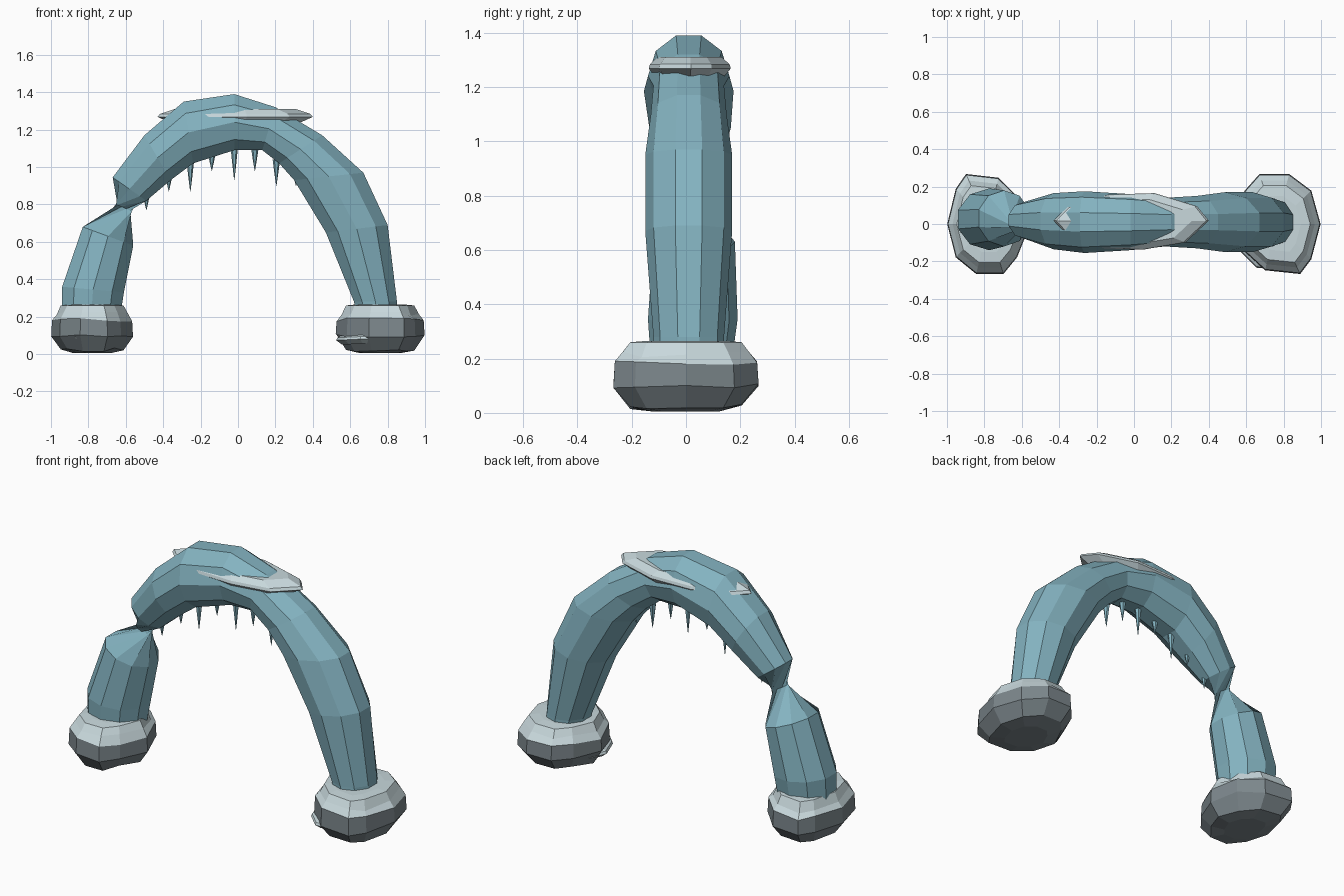
import bpy, bmesh, math, random
from mathutils import Vector

random.seed(4)
cube = bpy.data.objects.get("Cube")
if cube:
    bpy.data.objects.remove(cube, do_unlink=True)


def material(name, rgb):
    mat = bpy.data.materials.new(name)
    mat.use_nodes = True
    mat.diffuse_color = (*rgb, 1)
    mat.node_tree.nodes["Principled BSDF"].inputs["Base Color"].default_value = (*rgb, 1)
    return mat


ICE = material("blue ice", (0.23, 0.45, 0.53))
SNOW = material("pale snow", (0.58, 0.69, 0.72))
STONE = material("grey stone", (0.20, 0.24, 0.26))


def loft(name, rings, mats, rule=None):
    """Skin a list of equal-length rings, cap the ends, colour faces by band."""
    bm = bmesh.new()
    loops = [[bm.verts.new(p) for p in ring] for ring in rings]
    n = len(loops[0])
    for band, (a, b) in enumerate(zip(loops, loops[1:])):
        for i in range(n):
            j = (i + 1) % n
            face = bm.faces.new((a[i], a[j], b[j], b[i]))
            face.material_index = rule(band) if rule else 0
    bm.faces.new(loops[0]).material_index = 0
    bm.faces.new(loops[-1]).material_index = len(mats) - 1
    bmesh.ops.recalc_face_normals(bm, faces=bm.faces)
    mesh = bpy.data.meshes.new(name)
    bm.to_mesh(mesh)
    bm.free()
    obj = bpy.data.objects.new(name, mesh)
    for mat in mats:
        mesh.materials.append(mat)
    bpy.context.collection.objects.link(obj)
    return obj


def section(outer, inner, y, half, twist=0, sides=10):
    """Oval cross-section between an outer and an inner (x, z) point."""
    o, i = Vector((outer[0], y, outer[1])), Vector((inner[0], y, inner[1]))
    mid, axis = (o + i) / 2, (o - i) / 2 / math.cos(math.pi / sides)
    ring = []
    for k in range(sides):
        t = math.tau * (k + 0.5) / sides + twist
        ring.append(mid + axis * math.cos(t) + Vector((0, half * math.sin(t), 0)))
    return ring


# Ice arch: one tube from the left foot over to the twisted neck
arch = [
    ((0.85, 0.20), (0.64, 0.20), 0.01, 0.13),
    ((0.85, 0.28), (0.62, 0.28), 0.01, 0.13),
    ((0.80, 0.69), (0.47, 0.65), 0.01, 0.16),
    ((0.67, 0.97), (0.30, 0.93), 0.01, 0.16),
    ((0.45, 1.17), (0.22, 1.02), 0.01, 0.14),
    ((0.20, 1.32), (0.13, 1.09), 0.01, 0.13),
    ((-0.02, 1.39), (-0.02, 1.09), 0.01, 0.15),
    ((-0.29, 1.35), (-0.24, 1.02), 0.01, 0.165),
    ((-0.50, 1.17), (-0.36, 0.93), 0.015, 0.15),
    ((-0.67, 0.945), (-0.49, 0.82), 0.02, 0.10),
    ((-0.65, 0.80), (-0.57, 0.765), 0.02, 0.045, math.pi / 2),
    ((-0.83, 0.68), (-0.56, 0.58), 0.03, 0.15, math.pi),
    ((-0.94, 0.36), (-0.61, 0.33), 0.025, 0.165, math.pi),
    ((-0.94, 0.20), (-0.63, 0.20), 0.02, 0.15, math.pi),
]
loft("ice_arch", [section(*s) for s in arch], [ICE])

# Stone feet with snow on their upper slopes
foot_outline = [(0.24, 0.0), (0.19, -0.19), (0.13, -0.27), (-0.06, -0.25), (-0.18, -0.14),
                (-0.24, 0.02), (-0.17, 0.18), (-0.09, 0.27), (0.07, 0.27), (0.19, 0.18)]
foot_profile = [(0.45, 0.005), (0.76, 0.025), (0.99, 0.10), (0.97, 0.185),
                (0.86, 0.215), (0.76, 0.26), (0.55, 0.265)]


def foot(name, cx, sx, sy):
    rings = []
    for scale, z in foot_profile:
        ring = []
        for x, y in foot_outline:
            rough = random.uniform(-0.012, 0.012) if 0.02 < z < 0.26 else 0
            ring.append((cx + sx * x * scale, sy * y * scale, z + rough))
        rings.append(ring)
    loft(name, rings, [STONE, SNOW], lambda band: 1 if band > 2 else 0)


foot("left_foot", 0.76, 1, 1)
foot("right_foot", -0.78, -0.92, -1)


# Snow slabs: flat pointed plates set into the arch top and the feet
slab_outline = [(-1, 0.05), (-0.82, 0.52), (-0.3, 0.95), (0.3, 1.0), (0.85, 0.55),
                (1, 0.05), (0.7, -0.7), (0.15, -0.95), (-0.4, -0.9), (-0.8, -0.5)]


def slab(name, centre, half, tilt=0):
    cx, cy, cz = centre
    hx, hy, hz = half
    rings = []
    for scale, level in ((0.85, -1), (1, -0.2), (0.97, 0.25), (0.78, 1)):
        rings.append([(cx + hx * x * scale, cy + hy * y * scale,
                       cz + hz * level + tilt * x) for x, y in slab_outline])
    loft(name, rings, [SNOW])


slab("top_snow_slab", (-0.015, 0.01, 1.275), (0.415, 0.155, 0.035))
slab("left_foot_slab", (0.74, -0.04, 0.09), (0.215, 0.215, 0.03), 0.01)
slab("right_foot_slab", (-0.80, -0.07, 0.09), (0.17, 0.19, 0.03), -0.01)

# Icicles hanging beneath the arch: x, root height, tip height
icicles = [(-0.49, 0.86, 0.77), (-0.37, 0.96, 0.87), (-0.255, 1.03, 0.87),
           (-0.14, 1.07, 0.98), (-0.02, 1.11, 0.93), (0.09, 1.10, 0.98),
           (0.205, 1.04, 0.90), (0.31, 0.98, 0.90)]
for number, (x, root, tip) in enumerate(icicles, 1):
    rings = []
    for radius, z in ((0.001, tip), (0.011, (root + tip) / 2), (0.02, root)):
        rings.append([(x + radius * math.cos(math.tau * k / 6),
                       0.01 + radius * math.sin(math.tau * k / 6), z) for k in range(6)])
    loft(f"icicle_{number}", rings, [ICE])
